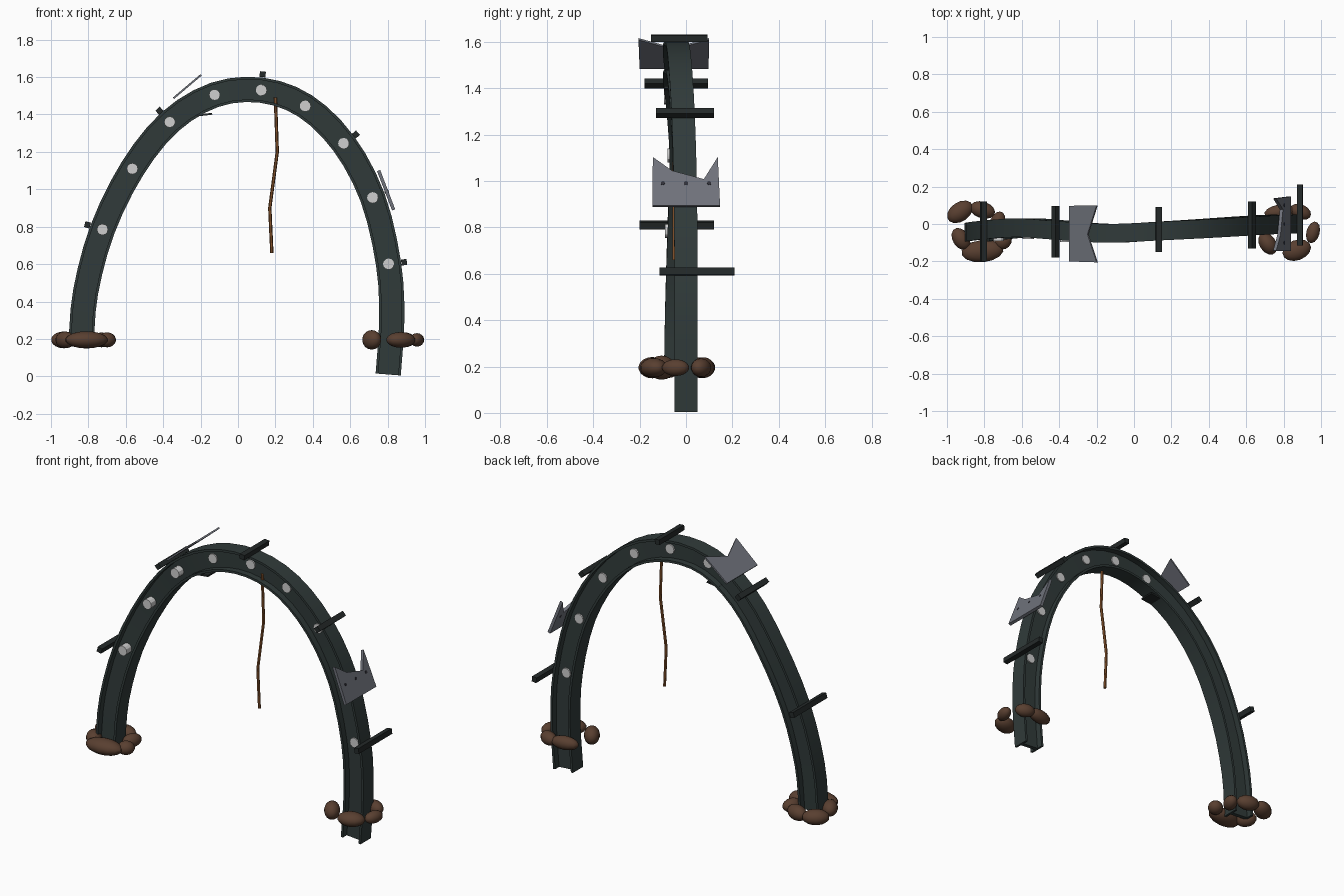
import bpy, bmesh, math
from mathutils import Vector, Matrix

if "Cube" in bpy.data.objects:
    bpy.data.objects.remove(bpy.data.objects["Cube"])


def material(name, rgb):
    m = bpy.data.materials.new(name)
    m.diffuse_color = (*rgb, 1)
    m.use_nodes = True
    m.node_tree.nodes["Principled BSDF"].inputs["Base Color"].default_value = m.diffuse_color
    return m


STEEL = material("dark green steel", (0.030, 0.043, 0.042))
BAR = material("black steel", (0.018, 0.023, 0.023))
PLATE = material("torn grey plate", (0.16, 0.17, 0.20))
STUD = material("pale grey stud", (0.62, 0.62, 0.62))
WIRE = material("copper wire", (0.25, 0.09, 0.025))
EARTH = material("brown earth", (0.10, 0.05, 0.03))
HOLE = material("bolt hole", (0.03, 0.03, 0.04))


def finish(bm, name, mat, smooth=None):
    bmesh.ops.recalc_face_normals(bm, faces=bm.faces)
    me = bpy.data.meshes.new(name)
    bm.to_mesh(me)
    bm.free()
    me.materials.append(mat)
    ob = bpy.data.objects.new(name, me)
    bpy.context.collection.objects.link(ob)
    if smooth:
        bpy.context.view_layer.objects.active = ob
        ob.select_set(True)
        bpy.ops.object.shade_smooth_by_angle(angle=math.radians(smooth))
        ob.select_set(False)
    return ob


def loft(name, rings, mat, smooth=None):
    bm = bmesh.new()
    rows = [[bm.verts.new(p) for p in r] for r in rings]
    n = len(rows[0])
    for a, b in zip(rows, rows[1:]):
        for i in range(n):
            bm.faces.new((a[i], a[(i + 1) % n], b[(i + 1) % n], b[i]))
    bm.faces.new(rows[0])
    bm.faces.new(rows[-1])
    return finish(bm, name, mat, smooth)


def box(name, centre, size, tilt, mat):
    bm = bmesh.new()
    m = Matrix.Translation(centre) @ Matrix.Rotation(tilt, 4, 'Y') @ Matrix.Diagonal((*size, 1))
    bmesh.ops.create_cube(bm, size=1, matrix=m)
    return finish(bm, name, mat)


# Arch centre line
path = [Vector(p) for p in [
    (-0.84, -0.045, 0.17), (-0.815, -0.04, 0.45), (-0.725, -0.03, 0.785),
    (-0.565, -0.02, 1.11), (-0.365, -0.035, 1.36), (-0.125, -0.05, 1.505),
    (0.125, -0.038, 1.53), (0.36, -0.025, 1.445), (0.565, -0.012, 1.245),
    (0.72, -0.003, 0.955), (0.805, 0.0, 0.60), (0.822, 0.0, 0.30), (0.803, 0.0, 0.01)]]
ext = [2 * path[0] - path[1]] + path + [2 * path[-1] - path[-2]]
line = []
for k in range(1, len(ext) - 2):
    p0, p1, p2, p3 = ext[k - 1:k + 3]
    for j in range(3):
        t = j / 3
        line.append(0.5 * (2 * p1 + (p2 - p0) * t + (2 * p0 - 5 * p1 + 4 * p2 - p3) * t * t
                           + (3 * p1 - p0 - 3 * p2 + p3) * t ** 3))
line.append(path[-1])

# I-beam swept along the arch
H, B, F, W = 0.0675, 0.05, 0.014, 0.012
half = [(-H, B), (-H + F, B), (-H + F, W), (H - F, W), (H - F, B), (H, B)]
section = half + [(n, -y) for n, y in reversed(half)]
rings = []
for i, p in enumerate(line):
    d = line[min(i + 1, len(line) - 1)] - line[max(i - 1, 0)]
    d.y = 0
    d.normalize()
    out = Vector((-d.z, 0, d.x))
    rings.append([p + out * n + Vector((0, y, 0)) for n, y in section])
loft("arched_beam", rings, STEEL, 30)

# Studs along the web; the three left ones stand proud of the front
for i, p in enumerate(path[2:11]):
    y0, y1 = (p.y - 0.06, p.y) if i < 3 else (p.y - 0.02, p.y + 0.02)
    bm = bmesh.new()
    m = Matrix.Translation((p.x, (y0 + y1) / 2, p.z)) @ Matrix.Rotation(math.pi / 2, 4, 'X')
    bmesh.ops.create_cone(bm, cap_ends=True, segments=12, radius1=0.03, radius2=0.03,
                          depth=y1 - y0, matrix=m)
    finish(bm, f"web_stud_{i}", STUD, 30)

# Cross bars on the outer flange: x, z, y start, y end, tilt
for i, (x, z, a, b, t) in enumerate([
        (-0.805, 0.81, -0.20, 0.12, -1.3), (-0.42, 1.42, -0.18, 0.095, -0.75),
        (0.132, 1.615, -0.15, 0.092, 0.1), (0.63, 1.293, -0.13, 0.12, 0.85),
        (0.888, 0.61, -0.115, 0.21, 1.45)]):
    box(f"cross_bar_{i}", (x, (a + b) / 2, z), (0.032, b - a, 0.03), t, BAR)


# Torn plates: outline (u up the slope, y), pushed out along the plate normal
def torn_plate(name, base, top, outline, thick):
    base, top = Vector(base), Vector(top)
    u = (top - base).normalized()
    n = u.cross(Vector((0, 1, 0))) * thick / 2
    pts = [base + u * a + Vector((0, y, 0)) for a, y in outline]
    loft(name, [[p - n for p in pts], [p + n for p in pts]], PLATE)
    return u, n


lo, hi = Vector((0.832, 0, 0.89)), Vector((0.752, 0, 1.10))
u, n = torn_plate("torn_plate_right", lo, hi,
                  [(0, -0.145), (0, 0.147), (0.225, 0.137), (0.123, 0.077),
                   (0.162, -0.06), (0.225, -0.143)], 0.018)
for i, y in enumerate((-0.1, 0, 0.1)):
    bm = bmesh.new()
    m = Matrix.Translation(lo + u * 0.104 + Vector((0, y, 0))) @ \
        n.to_track_quat('Z', 'Y').to_matrix().to_4x4()
    bmesh.ops.create_cone(bm, cap_ends=True, segments=10, radius1=0.009, radius2=0.009,
                          depth=0.022, matrix=m)
    finish(bm, f"plate_bolt_hole_{i}", HOLE)
torn_plate("torn_plate_left", (-0.345, 0, 1.487), (-0.197, 0, 1.612),
           [(0, -0.2), (0, 0.097), (0.194, 0.1), (0.13, -0.055), (0.194, -0.205)], 0.01)

# Small loose plate under the crown
box("underside_plate", (-0.18, -0.05, 1.399), (0.085, 0.09, 0.01), -0.12, BAR)

# Hanging wire
r = 0.009
loft("hanging_wire", [[(x + r * math.cos(k * math.pi / 3), -0.05 + r * math.sin(k * math.pi / 3), z)
                       for k in range(6)]
                      for x, z in [(0.2, 1.49), (0.21, 1.2), (0.17, 0.9), (0.181, 0.66)]], WIRE, 40)

# Earth clods round each foot: x, y, half length, half width, half height, turn
clods = [(-0.93, 0.065, 0.078, 0.052, 0.045, 0.6), (-0.81, 0.075, 0.07, 0.045, 0.045, -0.3),
         (-0.925, -0.08, 0.065, 0.045, 0.045, -1.0), (-0.81, -0.145, 0.115, 0.06, 0.046, 0.1),
         (-0.70, -0.09, 0.05, 0.045, 0.04, 0.8), (-0.73, 0.01, 0.06, 0.04, 0.04, 1.2),
         (0.78, 0.065, 0.085, 0.04, 0.04, 0.15), (0.715, -0.105, 0.065, 0.045, 0.052, -1.0),
         (0.87, -0.14, 0.08, 0.055, 0.042, 0.35), (0.957, -0.045, 0.06, 0.036, 0.036, 1.3),
         (0.89, 0.065, 0.06, 0.04, 0.04, -0.4)]
for i, (x, y, a, b, c, t) in enumerate(clods):
    bm = bmesh.new()
    m = Matrix.Translation((x, y, 0.195)) @ Matrix.Rotation(t, 4, 'Z') @ Matrix.Diagonal((a, b, c, 1))
    bmesh.ops.create_uvsphere(bm, u_segments=14, v_segments=9, radius=1, matrix=m)
    finish(bm, f"earth_clod_{i}", EARTH, 40)
